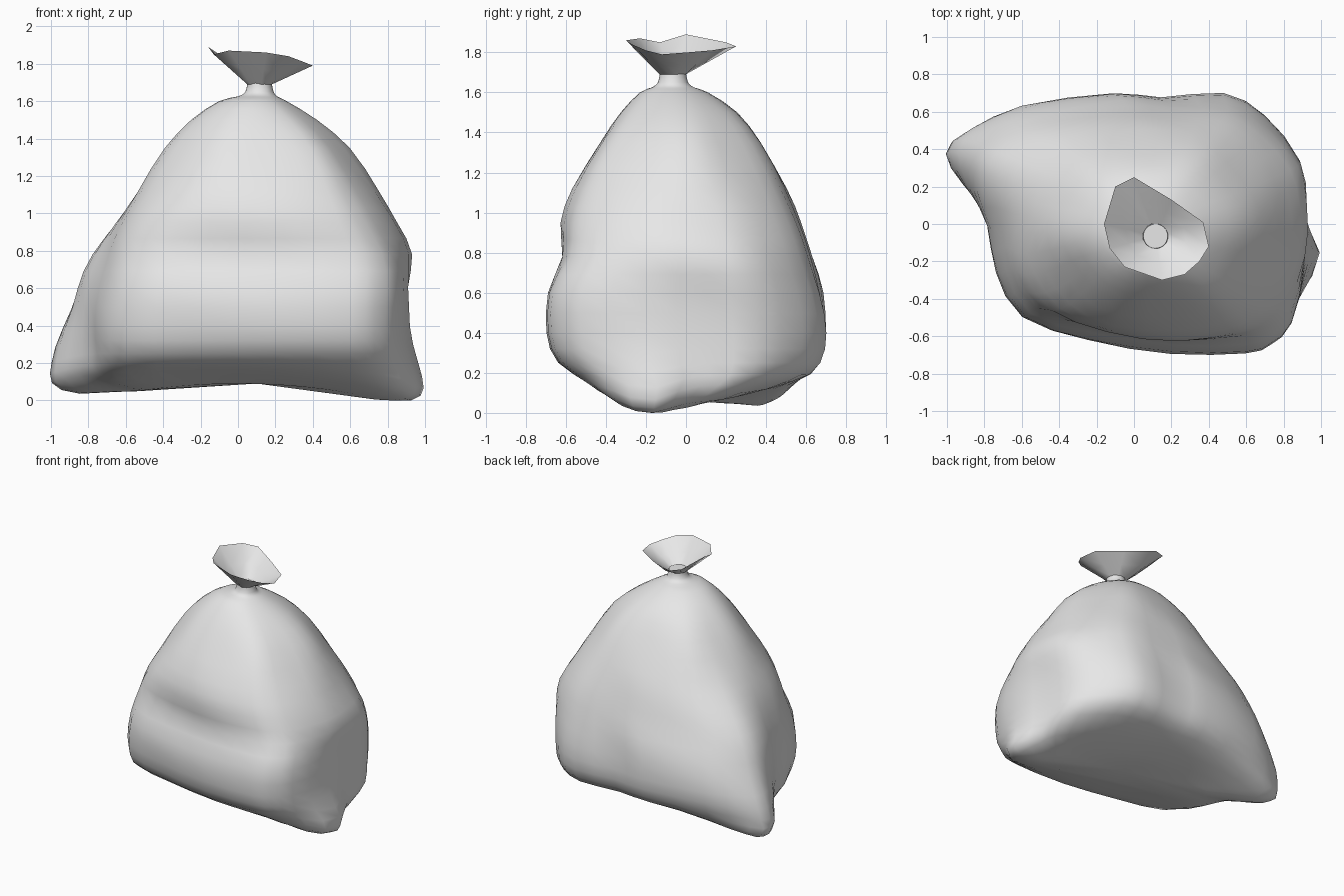
import bpy, bmesh, math
from mathutils import Vector

old = bpy.data.objects.get("Cube")
if old:
    bpy.data.objects.remove(old, do_unlink=True)

plastic = bpy.data.materials.new("pale_grey_plastic")
plastic.use_nodes = True
grey = (0.8, 0.8, 0.8, 1)
plastic.diffuse_color = grey
plastic.node_tree.nodes["Principled BSDF"].inputs["Base Color"].default_value = grey


def spline(points, steps, closed):
    """Smooth curve passing through all the given vectors."""
    count = len(points)
    result = []
    for i in range(count if closed else count - 1):
        picks = []
        for j in range(i - 1, i + 3):
            picks.append(points[j % count if closed else min(max(j, 0), count - 1)])
        a, b, c, d = picks
        for s in range(steps):
            t = s / steps
            result.append(b + (c - a) * (t / 2)
                          + (a * 2 - b * 5 + c * 4 - d) * (t * t / 2)
                          + (b * 3 - a - c * 3 + d) * (t ** 3 / 2))
    if not closed:
        result.append(points[-1])
    return result


def loft(name, rings, cap_start=False, tip=None):
    """Skin a stack of equal rings, optionally closing the two ends."""
    bm = bmesh.new()
    loops = [[bm.verts.new(p) for p in ring] for ring in rings]
    n = len(loops[0])
    for upper, lower in zip(loops, loops[1:]):
        for i in range(n):
            j = (i + 1) % n
            bm.faces.new((upper[i], lower[i], lower[j], upper[j]))
    if cap_start:
        bm.faces.new(loops[0])
    if tip:
        centre = bm.verts.new(tip)
        for i in range(n):
            bm.faces.new((loops[-1][(i + 1) % n], loops[-1][i], centre))
    bmesh.ops.recalc_face_normals(bm, faces=bm.faces)
    mesh = bpy.data.meshes.new(name)
    bm.to_mesh(mesh)
    bm.free()
    mesh.materials.append(plastic)
    obj = bpy.data.objects.new(name, mesh)
    bpy.context.collection.objects.link(obj)
    bpy.ops.object.select_all(action="DESELECT")
    obj.select_set(True)
    bpy.context.view_layer.objects.active = obj
    bpy.ops.object.shade_smooth_by_angle(angle=math.radians(55))
    return obj


# Boxy footprint of the full bag
footprint = spline([Vector(p) for p in (
    (1, -.29), (.98, .15), (.96, .5), (.76, .83), (.52, 1), (.15, .97),
    (-.13, 1), (-.67, .9), (-.9, .72), (-1, .53), (-.97, .27), (-.88, -.02),
    (-.83, -.38), (-.68, -.72), (-.29, -.88), (.2, -1), (.65, -1),
    (.8, -.93), (.92, -.76))], 2, True)

# Levels from neck to base: height, left, right, front, back, footprint weight
levels = spline([Vector(row) for row in (
    (1.7, .05, .18, -.13, 0, 0),
    (1.65, .04, .19, -.14, .01, 0),
    (1.625, 0, .21, -.17, .04, 0),
    (1.6, -.1, .26, -.23, .11, 0),
    (1.5, -.25, .42, -.33, .26, .1),
    (1.35, -.39, .59, -.44, .38, .2),
    (1.12, -.55, .75, -.58, .51, .3),
    (.95, -.68, .85, -.63, .58, .5),
    (.78, -.79, .93, -.62, .63, .7),
    (.6, -.86, .92, -.69, .68, .9),
    (.4, -.89, .91, -.69, .7, 1),
    (.25, -.88, .91, -.63, .67, 1),
    (.14, -.87, .91, -.46, .56, 1),
    (.06, -.77, .86, -.29, .4, 1),
    (0, -.55, .72, -.15, .18, .6))], 2, False)

# Pulled-out bottom corners: anchor, offset, reach
corners = ((Vector((-.88, .4, .18)), Vector((-.13, .02, -.05)), .23),
           (Vector((.91, -.2, .13)), Vector((.09, 0, -.08)), .17))


def bag_point(p, level):
    z, left, right, front, back, weight = level
    a = math.atan2(p.y, p.x)
    q = Vector((math.cos(a), math.sin(a))).lerp(p, weight)
    # Soft pleats below the neck and dents around the belly
    pleat = .03 * math.exp(-((z - 1.32) / .2) ** 2)
    lump = .012 * math.exp(-((z - .7) / .25) ** 2)
    q *= 1 + pleat * math.sin(6 * a + 1) + lump * math.sin(5 * a + 9 * z)
    x = (left + right) / 2 + q.x * (right - left) / 2
    y = (front + back) / 2 + q.y * (back - front) / 2
    # The base rises in the middle and leans towards the two corners
    low = max(0, 1 - z / .2)
    lift = .09 * low * max(0, 1 - (x / .8) ** 2)
    point = Vector((x, y - .2 * x * low, z + lift))
    start = point.copy()
    for anchor, offset, reach in corners:
        point += offset * math.exp(-((start - anchor).length / reach) ** 2)
    point.z = max(0, point.z)
    return point


loft("bag_body", [[bag_point(p, level) for p in footprint] for level in levels],
     cap_start=True, tip=(.1, 0, .09))

# Open flared collar above the tied neck
rim = [Vector(p) for p in (
    (.4, -.12, 1.79), (.37, .01, 1.8), (.2, .13, 1.81), (0, .25, 1.83),
    (-.1, .2, 1.85), (-.16, 0, 1.89), (-.13, -.13, 1.85), (-.05, -.23, 1.87),
    (.15, -.3, 1.86), (.27, -.27, 1.84), (.35, -.2, 1.81))]
neck = Vector((.115, -.065, 1.69))
throat = []
for p in rim:
    out = Vector((p.x - neck.x, p.y - neck.y, 0)).normalized()
    throat.append(neck + out * .068)
middle = [a.lerp(b, .45) for a, b in zip(throat, rim)]
loft("flared_collar", [rim, middle, throat])
